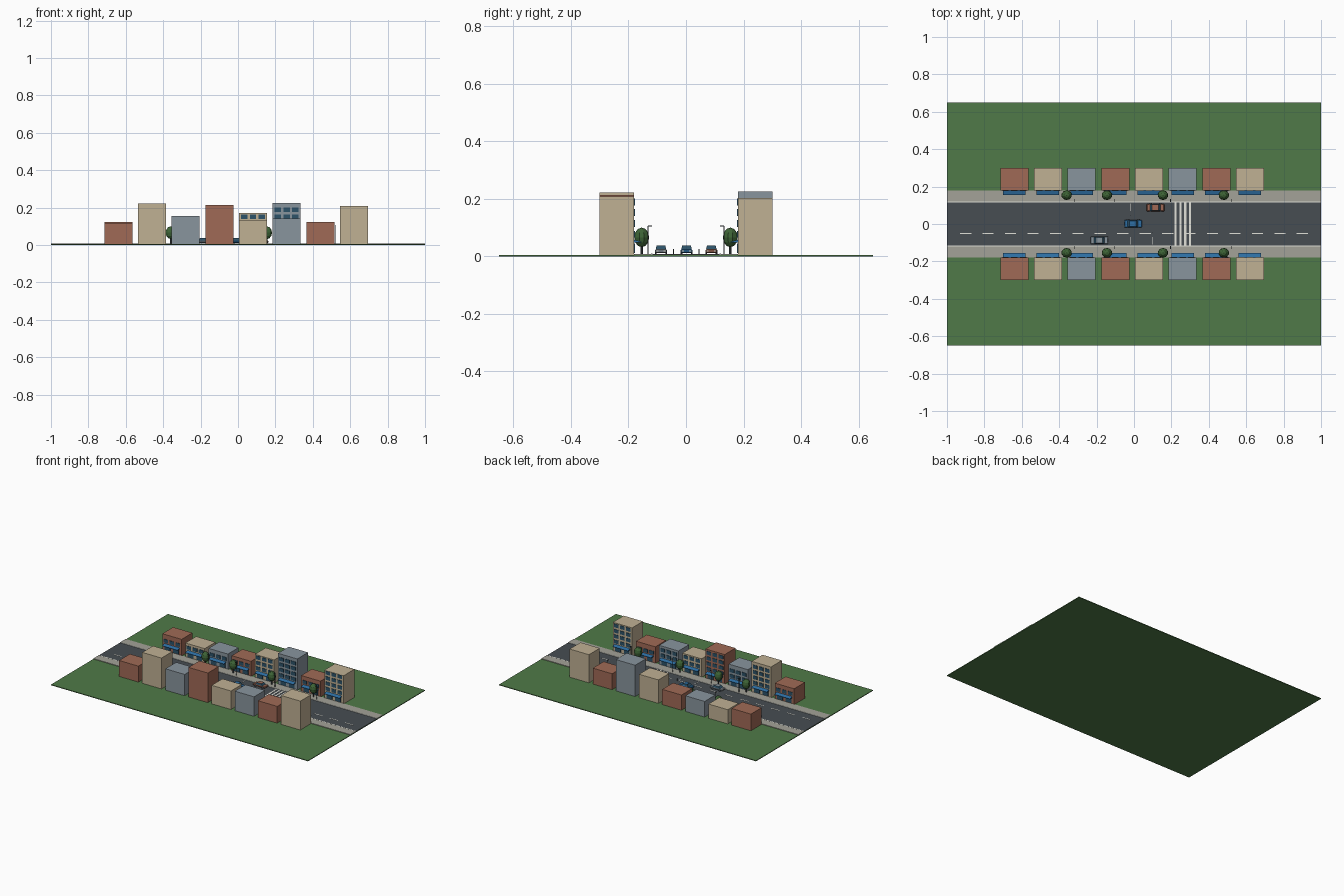
import bpy, bmesh
from math import pi
from mathutils import Matrix, Vector

cube = bpy.data.objects.get("Cube")
if cube:
    bpy.data.objects.remove(cube, do_unlink=True)


def material(name, rgb):
    lin = [((c / 255 + 0.055) / 1.055) ** 2.4 for c in rgb] + [1]
    m = bpy.data.materials.new(name)
    m.use_nodes = True
    m.diffuse_color = lin
    m.node_tree.nodes["Principled BSDF"].inputs["Base Color"].default_value = lin
    return m


grass = material("grass", (80, 122, 72))
asphalt = material("asphalt", (71, 77, 82))
paving = material("paving", (163, 162, 152))
brick = material("brick", (160, 106, 86))
beige = material("beige_plaster", (192, 177, 148))
slate = material("blue_grey_wall", (137, 149, 158))
blue = material("blue_paint", (46, 112, 165))
leaf = material("leaf", (62, 100, 54))
white = material("white_line", (226, 226, 218))
glass = material("dark_glass", (44, 82, 104))


def finish(name, bm, mats, loc=(0, 0, 0)):
    bmesh.ops.recalc_face_normals(bm, faces=bm.faces)
    me = bpy.data.meshes.new(name)
    bm.to_mesh(me)
    bm.free()
    for m in mats:
        me.materials.append(m)
    ob = bpy.data.objects.new(name, me)
    ob.location = loc
    bpy.context.collection.objects.link(ob)
    return ob


def add_box(bm, lo, hi):
    lo, hi = Vector(lo), Vector(hi)
    mat = Matrix.Translation((lo + hi) / 2) @ Matrix.Diagonal((*(hi - lo), 1))
    return bmesh.ops.create_cube(bm, size=1, matrix=mat)["verts"]


def boxes(name, spans, mat):
    bm = bmesh.new()
    for lo, hi in spans:
        add_box(bm, lo, hi)
    return finish(name, bm, [mat])


def add_cylinder(bm, r, depth, matrix, sides=8):
    bmesh.ops.create_cone(bm, cap_ends=True, segments=sides, radius1=r,
                          radius2=r, depth=depth, matrix=matrix)


# Ground, road, pavements and road paint
boxes("ground", [((-1, -.65, 0), (1, .65, .005))], grass)
boxes("road", [((-1, -.12, .004), (1, .12, .007))], asphalt)
for s, side in ((-1, "front"), (1, "back")):
    y0, y1 = sorted((s * .12, s * .18))
    boxes(side + "_pavement", [((-1, y0, .004), (1, y1, .009))], paving)
    y0, y1 = sorted((s * .116, s * .121))
    boxes(side + "_kerb_line", [((-1, y0, .005), (1, y1, .0095))], white)
boxes("lane_dashes", [((-.93 + .12 * i, -.053, .006), (-.87 + .12 * i, -.047, .008))
                      for i in range(16)], white)
boxes("crossing", [((x - .006, -.115, .006), (x + .006, .115, .008))
                   for x in (.222, .248, .274, .3)], white)
boxes("bay_lines", [((x - .002, y - .02, .006), (x + .002, y + .02, .008))
                    for x in (-.02, .097) for y in (-.09, .09)], white)


# Buildings with windows, shop fronts and awnings facing the street
def building(name, x, s, h, wall):
    def span(x0, x1, d0, d1, z0, z1):
        ya, yb = sorted((s * d0, s * d1))
        return (x0, ya, z0), (x1, yb, z1)

    boxes(name + "_walls", [span(x - .075, x + .075, .18, .3, .005, h)], wall)
    panes = [span(x - .055, x - .012, .177, .182, .012, .045),
             span(x + .012, x + .055, .177, .182, .012, .045)]
    z = .077
    while z + .012 < h:
        panes += [span(x + c - .017, x + c + .017, .177, .182, z - .012, z + .012)
                  for c in (-.047, 0, .047)]
        z += .0375
    boxes(name + "_windows", panes, glass)
    bm = bmesh.new()
    lo, hi = span(x - .06, x + .06, .155, .181, .048, .058)
    for v in add_box(bm, lo, hi):
        if abs(v.co.y) < .17 and v.co.z > .053:
            v.co.z = .051
    finish(name + "_awning", bm, [blue])


walls = (brick, beige, slate)
front_heights = (.117, .222, .155, .213, .135, .142, .123, .208)
back_heights = (.122, .105, .115, .112, .17, .225, .117, .203)
for i in range(8):
    x = -.64 + .18 * i
    building(f"front_building_{i + 1}", x, -1, front_heights[i], walls[i % 3])
    building(f"back_building_{i + 1}", x, 1, back_heights[i], walls[i % 3])


# Street trees and lamps
def tree(name, x, y):
    bm = bmesh.new()
    add_cylinder(bm, .004, .04, Matrix.Translation((0, 0, .025)))
    finish(name + "_trunk", bm, [asphalt], (x, y, 0))
    bm = bmesh.new()
    bmesh.ops.create_uvsphere(bm, u_segments=10, v_segments=6, radius=1,
                              matrix=Matrix.Diagonal((.028, .026, .034, 1)))
    finish(name + "_crown", bm, [leaf], (x, y, .066))


def lamp(name, x, s):
    bm = bmesh.new()
    add_cylinder(bm, .002, .1, Matrix.Translation((0, 0, .056)), 6)
    ya, yb = sorted((0, -s * .014))
    add_box(bm, (-.002, ya, .103), (.002, yb, .107))
    finish(name, bm, [asphalt], (x, s * .132, 0))


for i, x in enumerate((-.36, -.145, .155, .48)):
    for s, side in ((-1, "front"), (1, "back")):
        tree(f"{side}_tree_{i + 1}", x, s * .154)
        lamp(f"{side}_lamp_{i + 1}", x + .04, s)

# Thin marker posts by the lanes
for side, x, y in (("front", .097, -.043), ("back", -.02, .045)):
    bm = bmesh.new()
    add_cylinder(bm, .0015, .02, Matrix.Translation((0, 0, .016)), 6)
    finish(side + "_marker_post", bm, [asphalt], (x, y, 0))


# Cars: body, tapered cabin with glass sides, wheels and lights
def car(name, x, y, paint):
    bm = bmesh.new()
    add_box(bm, (-.047, -.02, .012), (.047, .02, .025))
    body = finish(name + "_body", bm, [paint], (x, y, 0))
    bevel = body.modifiers.new("soft_edges", "BEVEL")
    bevel.width = .003
    bm = bmesh.new()
    for v in add_box(bm, (-.03, -.018, .025), (.026, .018, .037)):
        if v.co.z > .03:
            v.co.x *= .6
            v.co.y *= .85
    bm.normal_update()
    for f in bm.faces:
        f.material_index = 0 if f.normal.z > .9 else 1
    finish(name + "_cabin", bm, [paint, glass], (x, y, 0))
    bm = bmesh.new()
    for wx in (-.028, .028):
        for wy in (-.018, .018):
            add_cylinder(bm, .008, .006, Matrix.Translation((wx, wy, .015))
                         @ Matrix.Rotation(pi / 2, 4, "X"), 12)
    finish(name + "_wheels", bm, [asphalt], (x, y, 0))
    lights = boxes(name + "_lights", [((e - .001, w - .004, .017), (e + .001, w + .004, .021))
                                      for e in (-.047, .047) for w in (-.013, .013)], white)
    lights.location = (x, y, 0)


car("grey_car", -.185, -.087, slate)
car("blue_car", -.005, .002, blue)
car("brick_car", .115, .088, brick)
